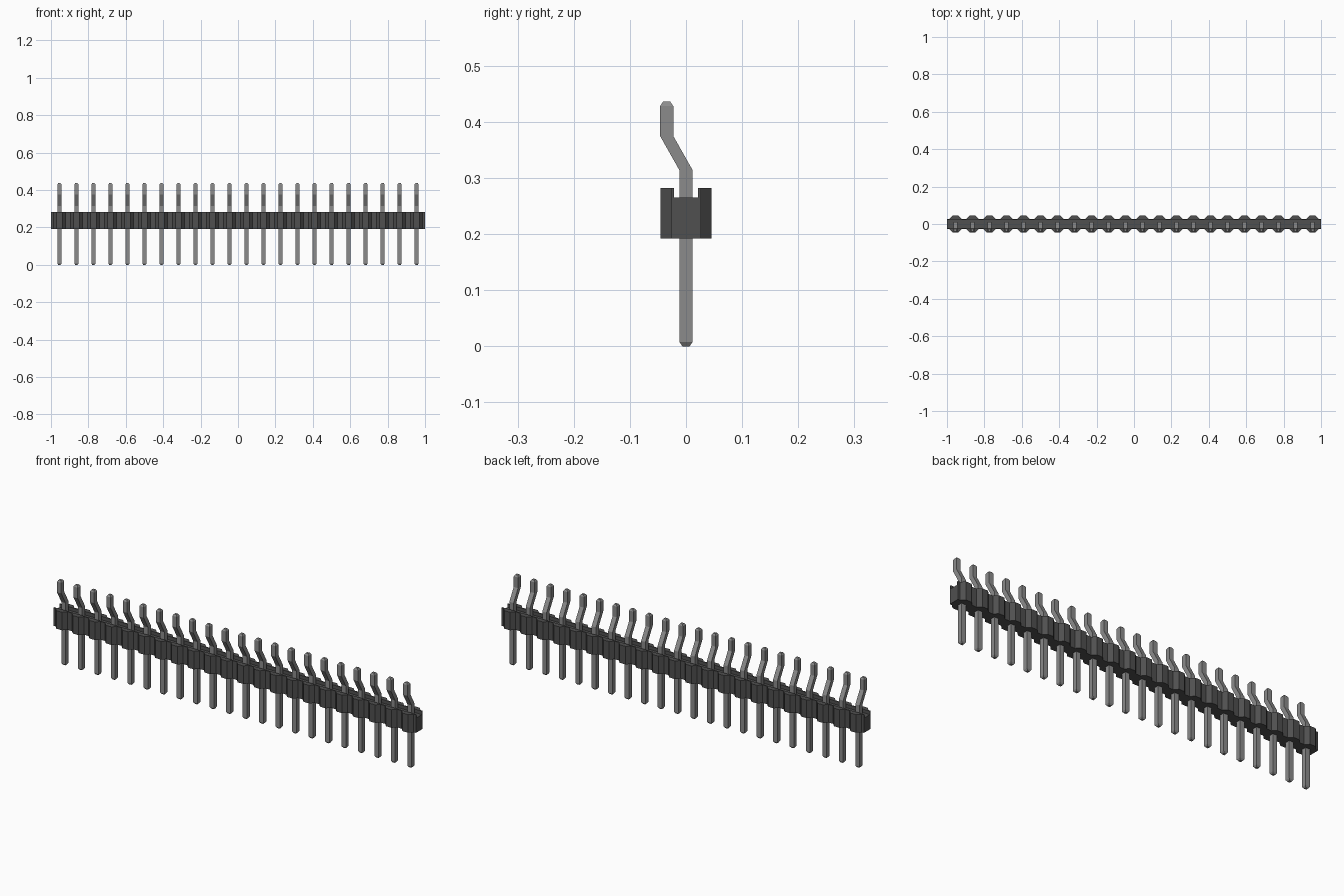
import bpy
import bmesh

cube = bpy.data.objects.get("Cube")
if cube:
    bpy.data.objects.remove(cube, do_unlink=True)

PINS = 22
PITCH = 2.0 / PINS


def material(name, rgb, metallic=0.0):
    mat = bpy.data.materials.new(name)
    mat.use_nodes = True
    mat.diffuse_color = (*rgb, 1)
    mat.node_tree.nodes["Principled BSDF"].inputs["Base Color"].default_value = (*rgb, 1)
    return mat


def loft(name, rings, mat):
    """Skin a closed mesh over a list of equal-length rings, capped at both ends."""
    bm = bmesh.new()
    loops = [[bm.verts.new(p) for p in ring] for ring in rings]
    for a, b in zip(loops, loops[1:]):
        for i in range(len(a)):
            j = (i + 1) % len(a)
            bm.faces.new((a[i], a[j], b[j], b[i]))
    bm.faces.new(loops[0])
    bm.faces.new(loops[-1])
    bmesh.ops.recalc_face_normals(bm, faces=bm.faces)
    mesh = bpy.data.meshes.new(name)
    bm.to_mesh(mesh)
    bm.free()
    mesh.materials.append(mat)
    return mesh


def place(name, mesh, x=0.0):
    obj = bpy.data.objects.new(name, mesh)
    obj.location.x = x
    bpy.context.collection.objects.link(obj)


plastic = material("dark grey plastic", (0.08, 0.08, 0.08))
metal = material("grey metal", (0.26, 0.26, 0.26))

# Housing: grooved cross-section swept along x, swelling around every pin
Z_BOTTOM, Z_GROOVE, Z_TOP = 0.192, 0.265, 0.282
GROOVE, NARROW, WIDE = 0.021, 0.027, 0.0455


def section(x, w):
    pts = [(-w, Z_BOTTOM), (w, Z_BOTTOM), (w, Z_TOP), (GROOVE, Z_TOP),
           (GROOVE, Z_GROOVE), (-GROOVE, Z_GROOVE), (-GROOVE, Z_TOP), (-w, Z_TOP)]
    return [(x, y, z) for y, z in pts]


centres = [-1 + PITCH * (i + 0.5) for i in range(PINS)]
rings = [section(-1, NARROW)]
for c in centres:
    for dx, w in ((-0.033, NARROW), (-0.0155, WIDE), (0.0155, WIDE), (0.033, NARROW)):
        rings.append(section(c + dx, w))
rings.append(section(1, NARROW))
place("housing", loft("housing", rings, plastic))

# Pins: square bar with tapered tips and an offset upper end
HALF, TIP = 0.0118, 0.0065
BEND = -0.0345
path = [(0, 0, TIP), (0, 0.008, HALF), (0, 0.314, HALF),
        (BEND, 0.375, HALF), (BEND, 0.428, HALF), (BEND, 0.436, TIP)]
pin = loft("pin", [[(-h, y - h, z), (h, y - h, z), (h, y + h, z), (-h, y + h, z)]
                   for y, z, h in path], metal)
for i, c in enumerate(centres):
    place(f"pin_{i + 1:02d}", pin, c)
